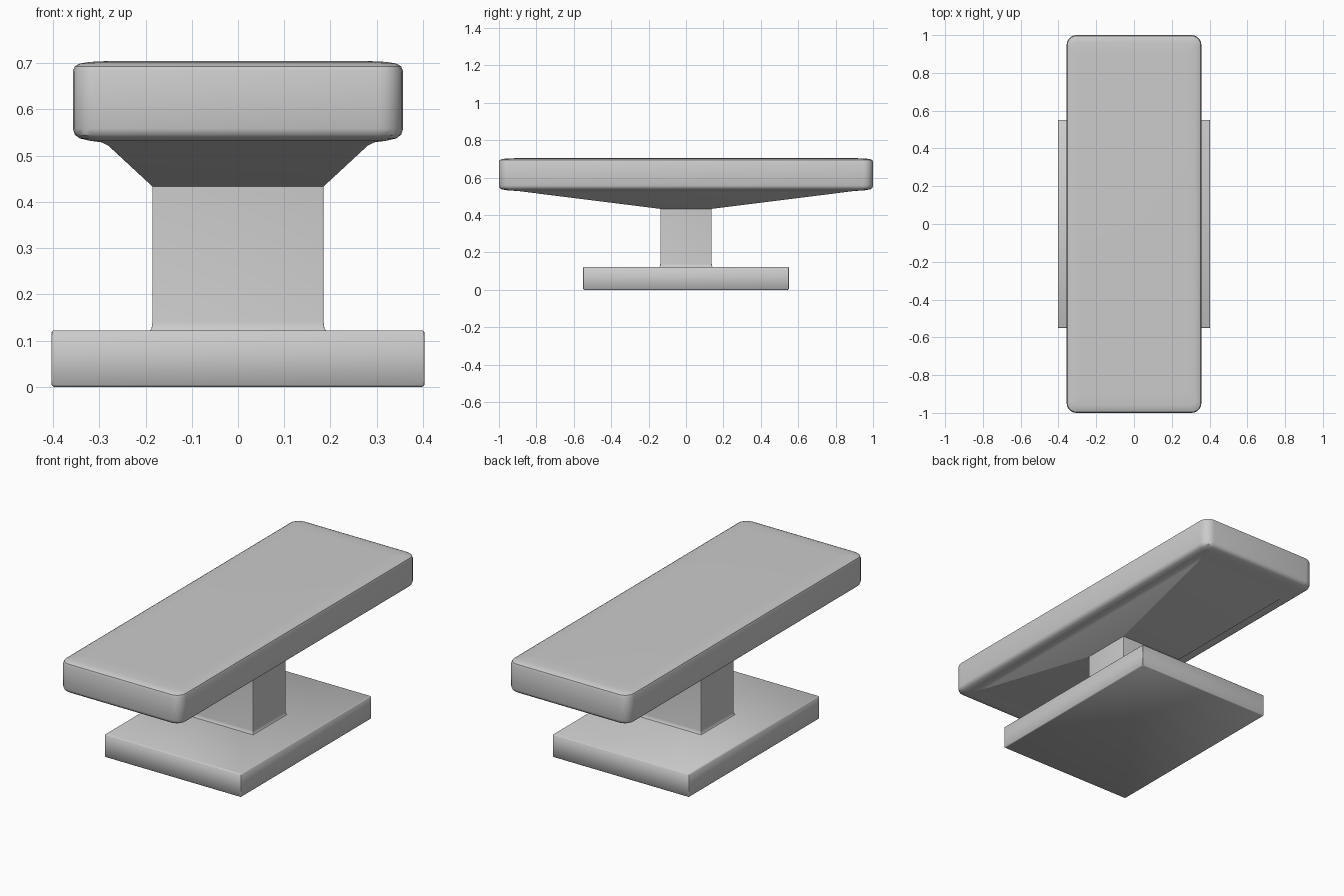
import bpy, bmesh, math

if "Cube" in bpy.data.objects:
    bpy.data.objects.remove(bpy.data.objects["Cube"])


def ring_points(hx, hy, r, z, n=5):
    """Rounded rectangle outline, n + 1 points per corner."""
    pts = []
    for k, (sx, sy) in enumerate([(1, 1), (-1, 1), (-1, -1), (1, -1)]):
        for i in range(n + 1):
            a = math.radians(90 * (k + i / n))
            pts.append((sx * (hx - r) + r * math.cos(a),
                        sy * (hy - r) + r * math.sin(a), z))
    return pts


def loft(name, rings, angle=35):
    """Stack rounded rectangles (half x, half y, corner radius, z) into a solid."""
    bm = bmesh.new()
    loops = [[bm.verts.new(p) for p in ring_points(*r)] for r in rings]
    for a, b in zip(loops, loops[1:]):
        for i in range(len(a)):
            j = (i + 1) % len(a)
            bm.faces.new((a[i], a[j], b[j], b[i]))
    bm.faces.new(loops[0][::-1])
    bm.faces.new(loops[-1])
    mesh = bpy.data.meshes.new(name)
    bm.to_mesh(mesh)
    bm.free()
    obj = bpy.data.objects.new(name, mesh)
    bpy.context.collection.objects.link(obj)
    bpy.ops.object.select_all(action='DESELECT')
    obj.select_set(True)
    bpy.context.view_layer.objects.active = obj
    bpy.ops.object.shade_smooth_by_angle(angle=math.radians(angle))
    return obj


# Floor plate with a fine edge break
loft("base_plate", [
    (0.399, 0.546, 0.004, 0.0), (0.403, 0.55, 0.004, 0.004),
    (0.403, 0.55, 0.004, 0.118), (0.399, 0.546, 0.004, 0.122)], 50)

# Rectangular column with a tiny foot fillet
loft("column", [
    (0.192, 0.145, 0.003, 0.12), (0.187, 0.14, 0.003, 0.126),
    (0.185, 0.137, 0.003, 0.14), (0.185, 0.137, 0.003, 0.437)])

# Flared underside running into the soft-edged slab
loft("flared_top", [
    (0.185, 0.137, 0.003, 0.433), (0.28, 0.84, 0.01, 0.521),
    (0.294, 0.90, 0.015, 0.5285), (0.32, 0.955, 0.03, 0.532),
    (0.342, 0.984, 0.045, 0.537), (0.353, 0.996, 0.05, 0.545),
    (0.357, 1.0, 0.052, 0.558), (0.357, 1.0, 0.052, 0.682),
    (0.353, 0.996, 0.05, 0.693), (0.342, 0.984, 0.045, 0.699),
    (0.322, 0.96, 0.03, 0.7025), (0.29, 0.90, 0.02, 0.704)], 40)
